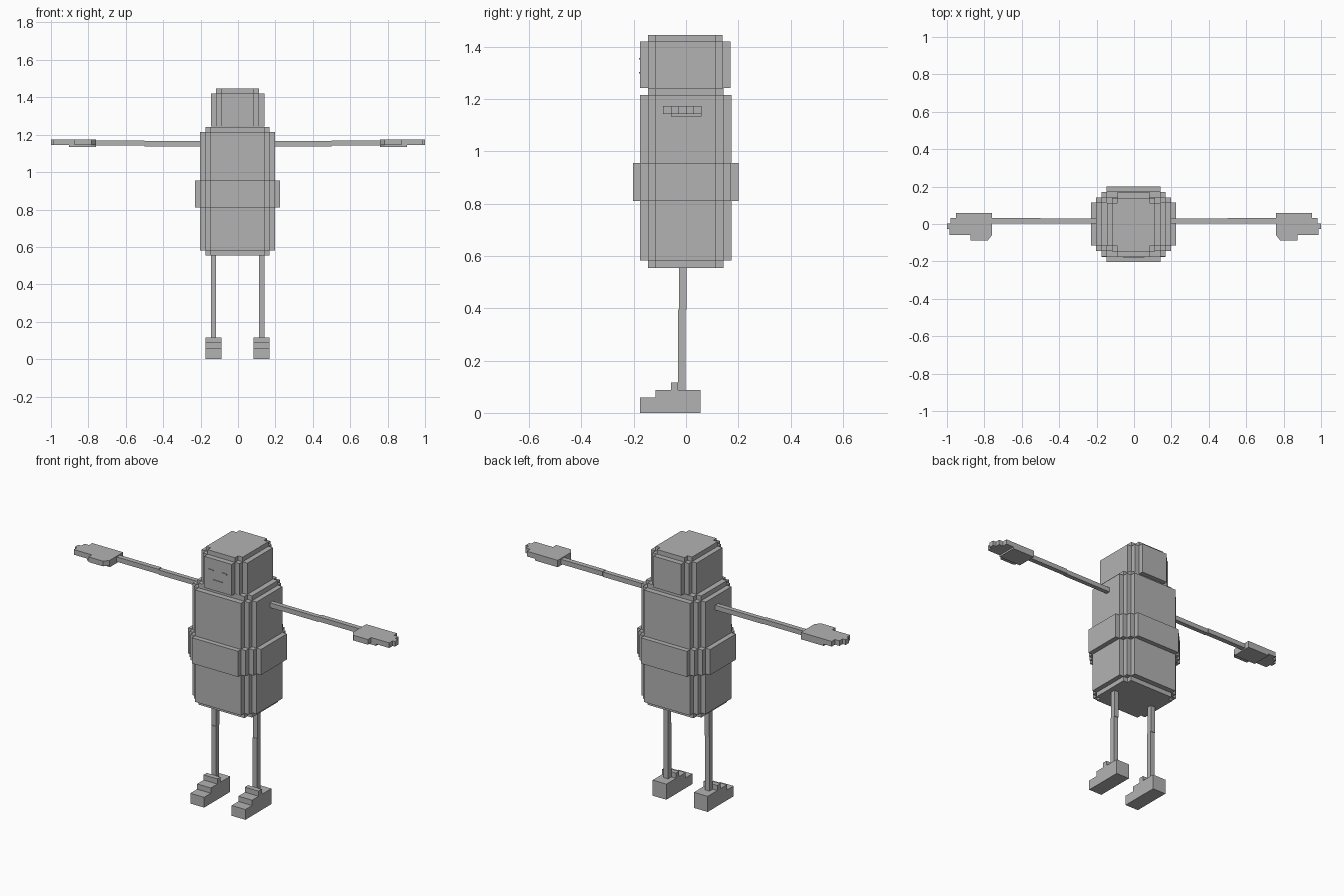
import bpy, bmesh

if "Cube" in bpy.data.objects:
    bpy.data.objects.remove(bpy.data.objects["Cube"])

grey = bpy.data.materials.new("plain_grey")
grey.diffuse_color = (0.45, 0.45, 0.45, 1)
grey.use_nodes = True
grey.node_tree.nodes["Principled BSDF"].inputs["Base Color"].default_value = grey.diffuse_color


def prism(name, outline, axis, lo, hi):
    """Extrude a 2D outline between lo and hi along axis 'x' (outline = y,z) or 'z' (outline = x,y)."""
    bm = bmesh.new()
    place = (lambda a, b: (lo, a, b)) if axis == "x" else (lambda a, b: (a, b, lo))
    face = bm.faces.new([bm.verts.new(place(a, b)) for a, b in outline])
    ext = bmesh.ops.extrude_face_region(bm, geom=[face])
    verts = [g for g in ext["geom"] if isinstance(g, bmesh.types.BMVert)]
    d = hi - lo
    bmesh.ops.translate(bm, verts=verts, vec=(d, 0, 0) if axis == "x" else (0, 0, d))
    bmesh.ops.recalc_face_normals(bm, faces=bm.faces)
    mesh = bpy.data.meshes.new(name)
    bm.to_mesh(mesh)
    bm.free()
    mesh.materials.append(grey)
    obj = bpy.data.objects.new(name, mesh)
    bpy.context.collection.objects.link(obj)
    return obj


def box(name, x, y, z):
    return prism(name, [(x[0], y[0]), (x[1], y[0]), (x[1], y[1]), (x[0], y[1])], "z", *z)


def stepped(name, steps, z0, z1, cx=-0.0025, cy=-0.001):
    """Block with stair-stepped vertical corners; steps run from the widest x to the widest y."""
    q = []
    for i, (hx, hy) in enumerate(steps):
        q.append((hx, hy))
        if i + 1 < len(steps):
            q.append((steps[i + 1][0], hy))
    loop = q + [(-x, y) for x, y in reversed(q)]
    loop += [(-x, -y) for x, y in q] + [(x, -y) for x, y in reversed(q)]
    return prism(name, [(x + cx, y + cy) for x, y in loop], "z", z0, z1)


# torso with inset bottom and top layers
rim = [(0.172, 0.115), (0.144, 0.144)]
stepped("torso_bottom", rim, 0.555, 0.582)
stepped("torso", [(0.2, 0.115), (0.172, 0.144), (0.144, 0.175)], 0.582, 1.215)
stepped("torso_top", rim, 1.215, 1.242)

# wide band round the waist
stepped("waist_band", [(0.228, 0.115), (0.2, 0.144), (0.172, 0.173), (0.144, 0.202)], 0.81, 0.955)

# head
stepped("head", [(0.143, 0.115), (0.114, 0.143), (0.086, 0.173)], 1.243, 1.42, cy=-0.003)
stepped("head_top", [(0.114, 0.115), (0.086, 0.143)], 1.42, 1.446, cy=-0.003)

# thin face plates
for x in (-0.045, 0.04):
    box("eye", (x - 0.015, x + 0.015), (-0.18, -0.175), (1.352, 1.358))
box("mouth", (-0.03, 0.025), (-0.18, -0.175), (1.298, 1.304))


def span(s, a, b):
    """Mirror an x range to the chosen side."""
    return (a, b) if s > 0 else (-b, -a)


for s, side in ((1, "right"), (-1, "left")):
    # arm in two slightly offset segments
    box(side + "_upper_arm", span(s, 0.18, 0.5), (0.003, 0.029), (1.138, 1.165))
    box(side + "_forearm", span(s, 0.5, 0.78), (0.003, 0.031), (1.141, 1.168))

    # flat hand: stepped fingers with a thumb on the front edge
    hand = [(0.76, 0.06), (0.953, 0.06), (0.953, 0.031), (0.981, 0.031), (0.981, 0.003),
            (1.0, 0.003), (1.0, -0.028), (0.986, -0.028), (0.986, -0.058), (0.873, -0.058),
            (0.873, -0.088), (0.782, -0.088), (0.76, -0.06)]
    prism(side + "_hand", [(s * x, y) for x, y in hand], "z", 1.144, 1.173)
    box(side + "_palm", span(s, 0.76, 0.903), (-0.058, 0.06), (1.134, 1.144))

    # leg in two slightly offset segments
    cx = s * 0.129 - 0.0025
    leg = (cx - 0.014, cx + 0.014)
    box(side + "_thigh", leg, (-0.027, 0.002), (0.395, 0.56))
    box(side + "_shin", leg, (-0.03, -0.001), (0.08, 0.395))

    # staircase foot
    foot = [(-0.176, 0), (0.056, 0), (0.056, 0.088), (-0.03, 0.088), (-0.03, 0.117),
            (-0.058, 0.117), (-0.058, 0.088), (-0.116, 0.088), (-0.116, 0.058), (-0.176, 0.058)]
    prism(side + "_foot", foot, "x", cx - 0.043, cx + 0.043)
